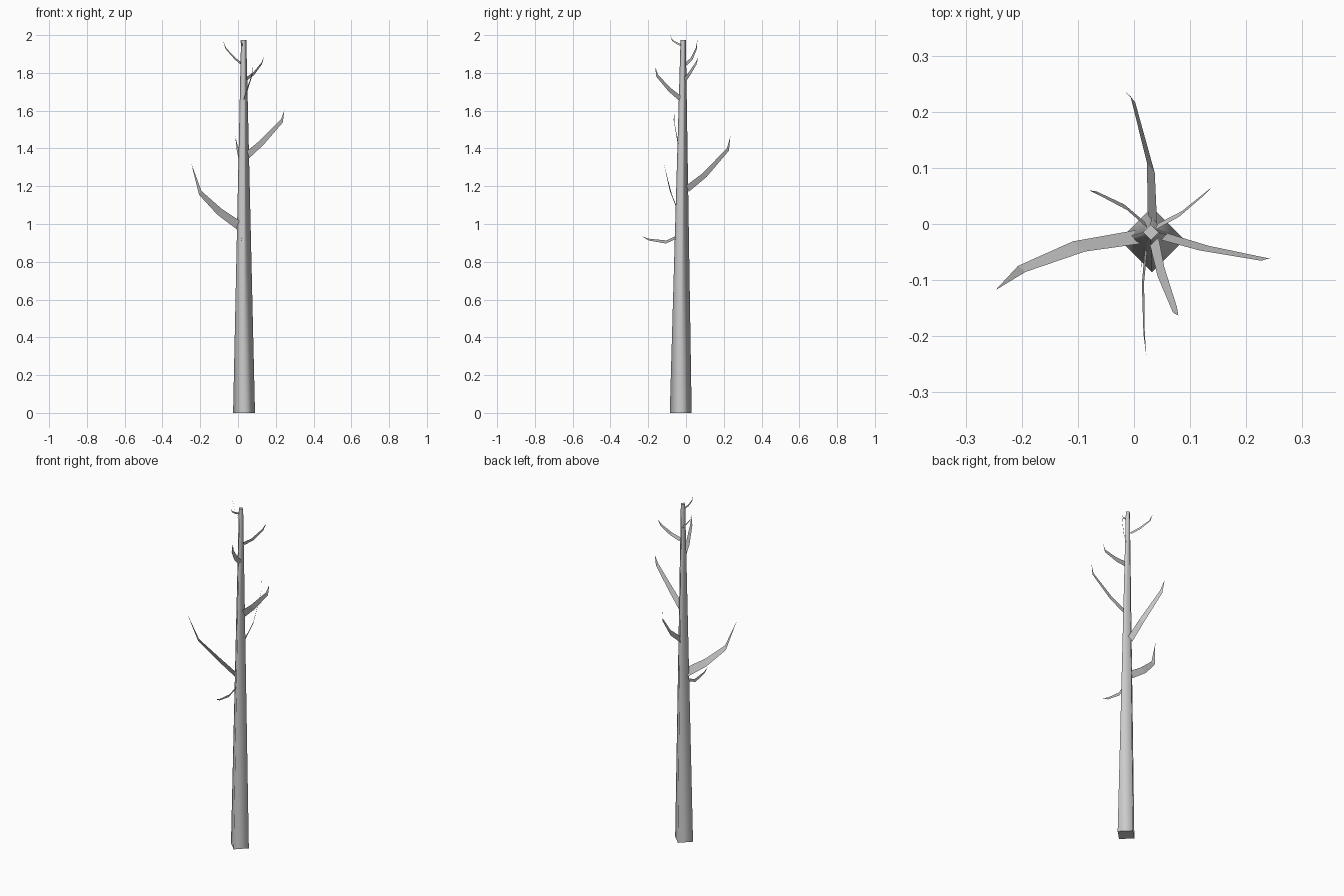
import bpy
import bmesh
from mathutils import Vector


def make_object(name, bm):
    mesh = bpy.data.meshes.new(name)
    bm.to_mesh(mesh)
    bm.free()
    obj = bpy.data.objects.new(name, mesh)
    bpy.context.collection.objects.link(obj)
    return obj


# Trunk: tapered four-sided prism, corners pointing along the axes
def trunk(sections):
    bm = bmesh.new()
    rings = []
    for x, y, z, r in sections:
        rings.append([bm.verts.new((x + r * a, y + r * b, z))
                      for a, b in ((1, 0), (0, 1), (-1, 0), (0, -1))])
    for low, high in zip(rings, rings[1:]):
        for i in range(4):
            j = (i + 1) % 4
            bm.faces.new((low[i], low[j], high[j], high[i])).smooth = True
    bm.faces.new(rings[0][::-1])
    bm.faces.new(rings[-1])
    return make_object("trunk", bm)


# Branch: flat ribbon along a bent path, tapering to a point
def branch(name, path, width):
    bm = bmesh.new()
    w = Vector(width) / 2
    pairs = []
    for p, k in zip(path[:-1], (1.2, 1.0, 0.6)):
        p = Vector(p)
        pairs.append((bm.verts.new(p - w * k), bm.verts.new(p + w * k)))
    tip = bm.verts.new(path[-1])
    for (a, b), (c, d) in zip(pairs, pairs[1:]):
        bm.faces.new((a, c, d, b))
    bm.faces.new((pairs[-1][0], tip, pairs[-1][1]))
    return make_object(name, bm)


trunk([(0.032, -0.028, 0, 0.058), (0.03, -0.015, 1.975, 0.014)])

branch("branch_left",
       [(0.015, -0.022, 0.985), (-0.098, -0.04, 1.065), (-0.2, -0.08, 1.165), (-0.247, -0.118, 1.32)],
       (0.022, -0.018, 0.032))
branch("branch_right",
       [(0.045, -0.02, 1.36), (0.125, -0.043, 1.43), (0.232, -0.063, 1.545), (0.245, -0.06, 1.6)],
       (-0.017, -0.008, 0.025))
branch("branch_back",
       [(0.033, 0.005, 1.185), (0.03, 0.1, 1.26), (-0.002, 0.222, 1.395), (-0.015, 0.235, 1.465)],
       (0.014, -0.018, 0.022))
branch("branch_front_low",
       [(0.022, -0.04, 0.935), (0.016, -0.105, 0.905), (0.018, -0.195, 0.917), (0.022, -0.235, 0.935)],
       (0.004, 0.003, 0.016))
branch("branch_front_upper",
       [(0.035, -0.025, 1.66), (0.048, -0.085, 1.71), (0.073, -0.153, 1.785), (0.079, -0.163, 1.835)],
       (0.012, 0.016, 0.014))
branch("branch_right_upper",
       [(0.04, -0.005, 1.765), (0.083, 0.018, 1.795), (0.125, 0.053, 1.85), (0.138, 0.065, 1.885)],
       (-0.005, -0.01, 0.013))
branch("branch_left_upper",
       [(0.022, -0.002, 1.845), (-0.015, 0.03, 1.875), (-0.065, 0.055, 1.93), (-0.08, 0.06, 1.975)],
       (0.005, -0.01, 0.008))
branch("branch_top",
       [(0.026, -0.02, 1.945), (0.018, -0.045, 1.955), (0.013, -0.072, 1.972), (0.012, -0.085, 2.0)],
       (0.002, 0.005, 0.008))
